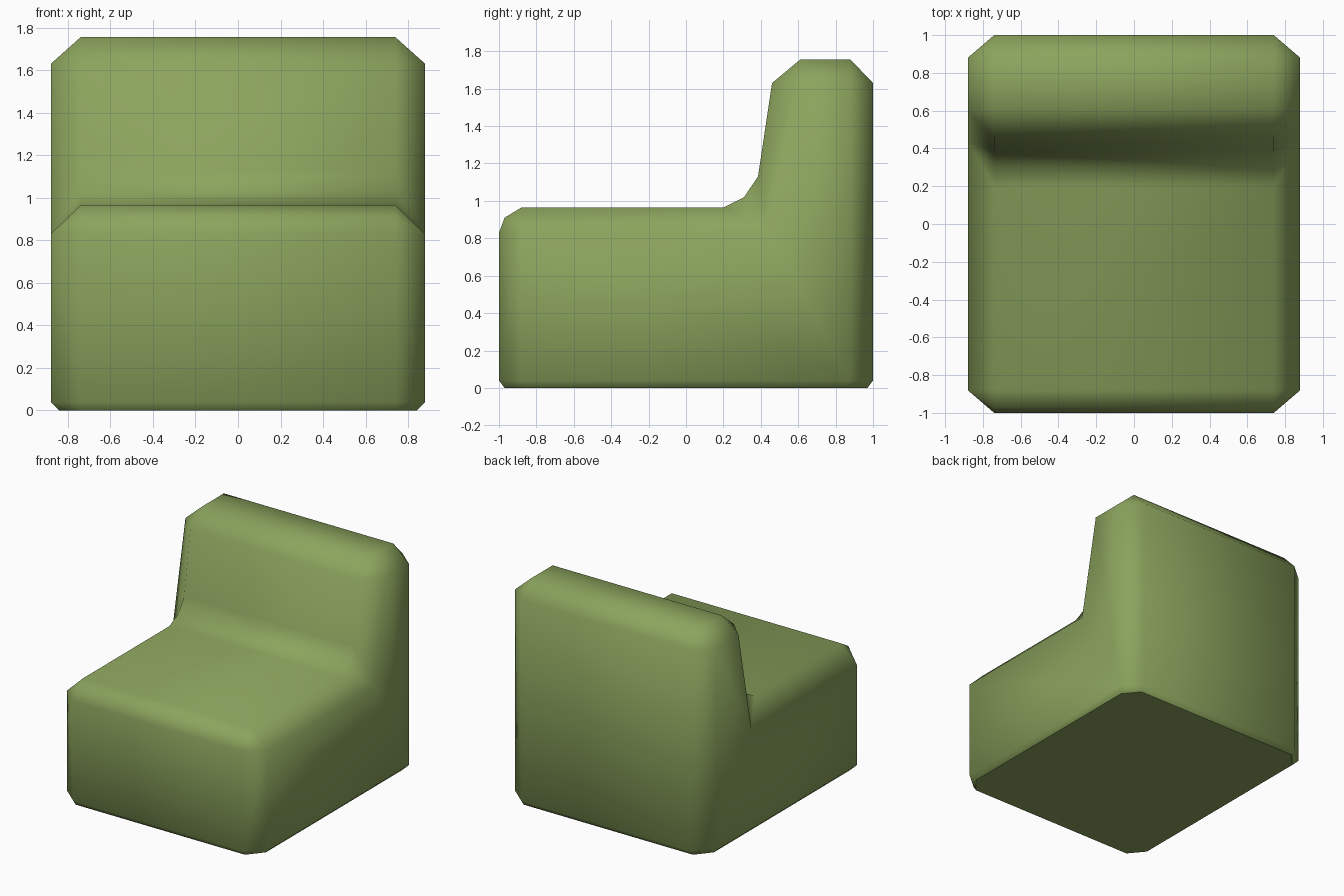
import bpy, bmesh, math

if "Cube" in bpy.data.objects:
    bpy.data.objects.remove(bpy.data.objects["Cube"])

green = bpy.data.materials.new("olive green")
green.diffuse_color = (0.26, 0.37, 0.11, 1)
green.use_nodes = True
green.node_tree.nodes["Principled BSDF"].inputs["Base Color"].default_value = green.diffuse_color

# Side profile: (y, z) of the wide middle, then (x, y, z) of the side panel corner
# that each point slopes out to
lo_f, lo_b = (0.84, -0.85, 0), (0.84, 0.85, 0)
front_low, front_top = (0.88, -0.88, 0.04), (0.88, -0.88, 0.83)
crook, back_top = (0.88, 0.44, 0.83), (0.88, 0.60, 1.63)
rear_top, rear_low = (0.88, 0.88, 1.63), (0.88, 0.88, 0.04)
profile = [
    (-0.97, 0, lo_f), (-1, 0.04, front_low),
    (-1, 0.83, front_top), (-0.97, 0.91, front_top), (-0.88, 0.965, front_top),
    (0.20, 0.965, crook), (0.31, 1.02, crook), (0.385, 1.13, crook),
    (0.46, 1.63, back_top), (0.61, 1.755, back_top),
    (0.88, 1.755, rear_top), (1, 1.63, rear_top),
    (1, 0.04, rear_low), (0.97, 0, lo_b),
]

bm = bmesh.new()
n = len(profile)
rings = {}
for s in (-1, 1):
    inner = [bm.verts.new((s * 0.74, y, z)) for y, z, _ in profile]
    corner = {}
    for *_, c in profile:
        if c not in corner:
            corner[c] = bm.verts.new((s * c[0], c[1], c[2]))
    outer = [corner[p[2]] for p in profile]
    rings[s] = inner
    # bevelled rim between the middle and the side panel
    for i in range(n):
        j = (i + 1) % n
        loop = [inner[i], inner[j], outer[j]]
        if outer[i] is not outer[j]:
            loop.append(outer[i])
        bm.faces.new(loop)
    # side panel: seat part, backrest part and bottom bevel
    bm.faces.new([corner[c] for c in (front_low, front_top, crook, back_top, rear_top, rear_low)])
    bm.faces.new([corner[c] for c in (lo_f, front_low, rear_low, lo_b)])

# Middle strips across the width
for i in range(n):
    j = (i + 1) % n
    bm.faces.new([rings[-1][i], rings[-1][j], rings[1][j], rings[1][i]])
bmesh.ops.recalc_face_normals(bm, faces=bm.faces)

mesh = bpy.data.meshes.new("armchair_body")
bm.to_mesh(mesh)
bm.free()
mesh.materials.append(green)
chair = bpy.data.objects.new("armchair_body", mesh)
bpy.context.collection.objects.link(chair)
bpy.context.view_layer.objects.active = chair
chair.select_set(True)
bpy.ops.object.shade_smooth_by_angle(angle=math.radians(60))

# Keep the big flat faces flat-looking, with soft bevels
wn = chair.modifiers.new("soft bevels", 'WEIGHTED_NORMAL')
wn.keep_sharp = True
wn.weight = 50
chair.modifiers.remove(wn)
# Underside is flat
for p in mesh.polygons:
    if p.normal.z < -0.99:
        p.use_smooth = False
